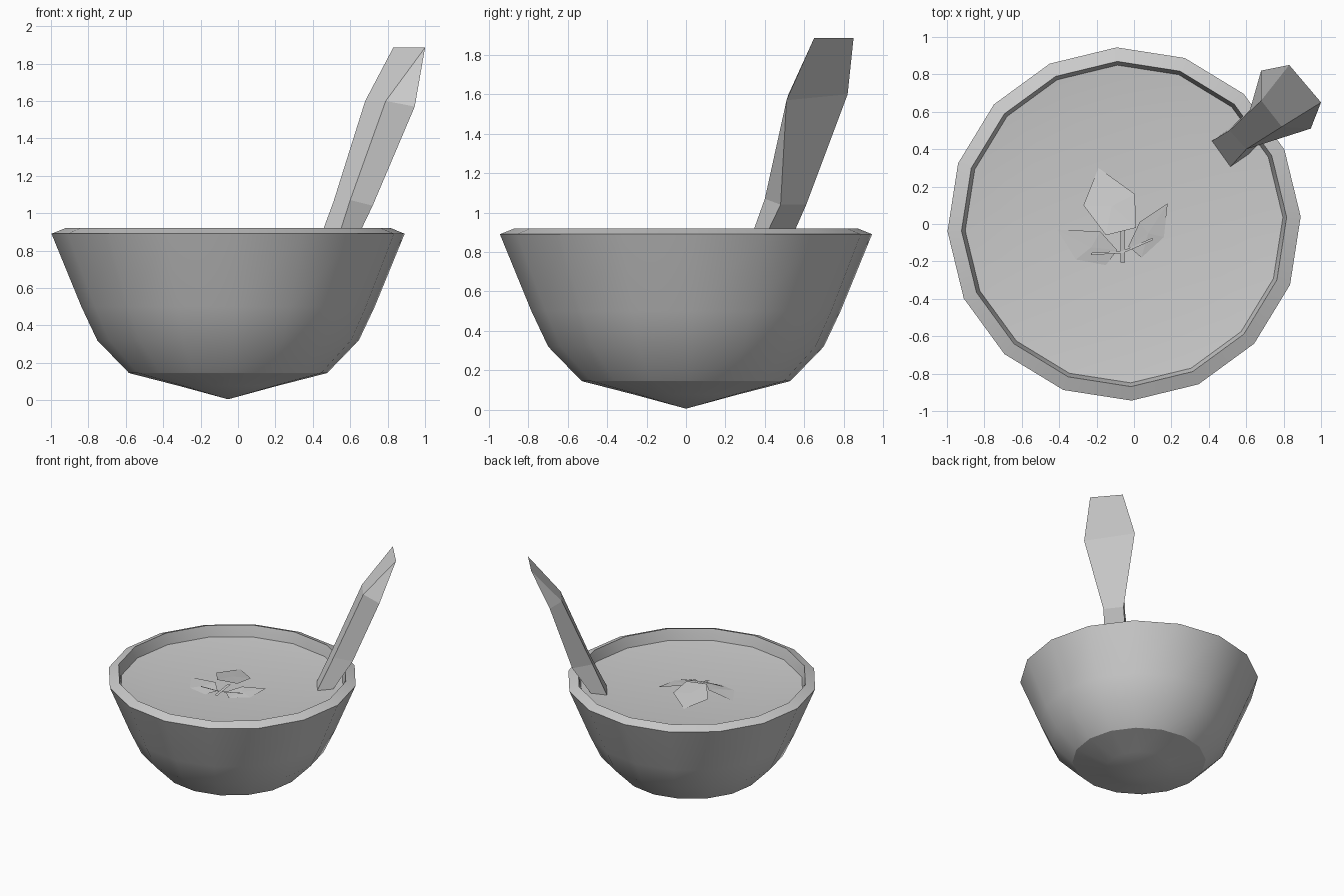
import bpy, bmesh, math
from mathutils import Vector

if "Cube" in bpy.data.objects:
    bpy.data.objects.remove(bpy.data.objects["Cube"])

CX, SIDES, TURN = -0.053, 16, math.radians(2.4)


def finish(name, bm, smooth=None, recalc=True):
    if recalc:
        bmesh.ops.recalc_face_normals(bm, faces=bm.faces[:])
    me = bpy.data.meshes.new(name)
    bm.to_mesh(me)
    bm.free()
    ob = bpy.data.objects.new(name, me)
    bpy.context.collection.objects.link(ob)
    if smooth:
        bpy.ops.object.select_all(action='DESELECT')
        ob.select_set(True)
        bpy.context.view_layer.objects.active = ob
        bpy.ops.object.shade_smooth_by_angle(angle=math.radians(smooth))
    return ob


def bridge(bm, a, b):
    n = len(a)
    for i in range(n):
        bm.faces.new((a[i], a[(i + 1) % n], b[(i + 1) % n], b[i]))


def lathe(name, profile, smooth):
    """Revolve (radius, z) points; zero radius makes a pole."""
    bm = bmesh.new()
    rings = []
    for r, z in profile:
        if r == 0:
            rings.append([bm.verts.new((CX, 0, z))])
            continue
        angs = [TURN + 2 * math.pi * i / SIDES for i in range(SIDES)]
        rings.append([bm.verts.new((CX + r * math.cos(t), r * math.sin(t), z)) for t in angs])
    for a, b in zip(rings, rings[1:]):
        if len(a) == 1 or len(b) == 1:
            pole, ring = (a[0], b) if len(a) == 1 else (b[0], a)
            for i in range(SIDES):
                bm.faces.new((pole, ring[i], ring[(i + 1) % SIDES]))
        else:
            bridge(bm, a, b)
    return finish(name, bm, smooth)


# Bowl: outer wall, bevelled rim and inner lip down past the soup
lathe("bowl", [(0, 0.005), (0.265, 0.077), (0.53, 0.145), (0.70, 0.32), (0.785, 0.5),
               (0.945, 0.89), (0.87, 0.92), (0.86, 0.88), (0.845, 0.80)], 28)

# Soup: slightly dished surface
soup = lathe("soup", [(0.85, 0.83), (0.60, 0.802), (0, 0.795)], 30)
if soup.data.polygons[0].normal.z < 0:
    soup.data.flip_normals()

# Spoon handle: four-sided sections ending in a chisel edge
bm = bmesh.new()
sections = [
    [(.41, .44, .79), (.51, .30, .79), (.60, .36, .79), (.50, .50, .79)],
    [(.51, .50, 1.06), (.60, .40, 1.07), (.72, .48, 1.04), (.62, .61, 1.04)],
    [(.68, .66, 1.60), (.79, .52, 1.60), (.945, .51, 1.57), (.68, .82, 1.60)],
]
rings = [[bm.verts.new(p) for p in s] for s in sections]
for a, b in zip(rings, rings[1:]):
    bridge(bm, a, b)
bm.faces.new(rings[0])
left, right = bm.verts.new((.83, .85, 1.885)), bm.verts.new((1.0, .65, 1.885))
a, b, c, d = rings[-1]
bm.faces.new((a, b, right, left))
bm.faces.new((b, c, right))
bm.faces.new((c, d, left, right))
bm.faces.new((d, a, left))
finish("spoon_handle", bm)


def leaf(name, pts, lift):
    """Flat leaf, fanned around a slightly raised middle."""
    bm = bmesh.new()
    vs = [bm.verts.new(p) for p in pts]
    mid = sum((Vector(p) for p in pts), Vector()) / len(pts)
    m = bm.verts.new(mid + Vector((0, 0, lift)))
    for i in range(len(vs)):
        bm.faces.new((vs[i], vs[(i + 1) % len(vs)], m))
    for f in bm.faces:
        f.normal_update()
        if f.normal.z < 0:
            f.normal_flip()
    finish(name, bm, recalc=False)


# Herb garnish: three leaves
leaf("back_leaf", [(-.19, .30, .80), (-.27, .10, .825), (-.15, -.06, .86),
                   (.01, -.02, .855), (.005, .16, .83)], 0.003)
leaf("left_leaf", [(-.41, -.03, .80), (-.31, -.19, .80), (-.15, -.22, .80),
                   (-.09, -.14, .815), (-.18, -.04, .825)], 0.005)
leaf("right_leaf", [(.18, .11, .81), (.03, .01, .825), (-.03, -.12, .815),
                    (.04, -.18, .805), (.16, -.07, .80)], 0.005)

# Herb stem: thin strips
bm = bmesh.new()
for p, q, w in [((-.06, -.205, .81), (-.06, -.03, .835), .012),
                ((-.06, -.15, .82), (-.23, -.16, .822), .006),
                ((-.06, -.15, .82), (.10, -.08, .822), .006)]:
    p, q = Vector(p), Vector(q)
    s = (q - p).cross(Vector((0, 0, 1))).normalized() * w
    bm.faces.new([bm.verts.new(v) for v in (p + s, q + s, q - s, p - s)])
finish("stem", bm, recalc=False)
